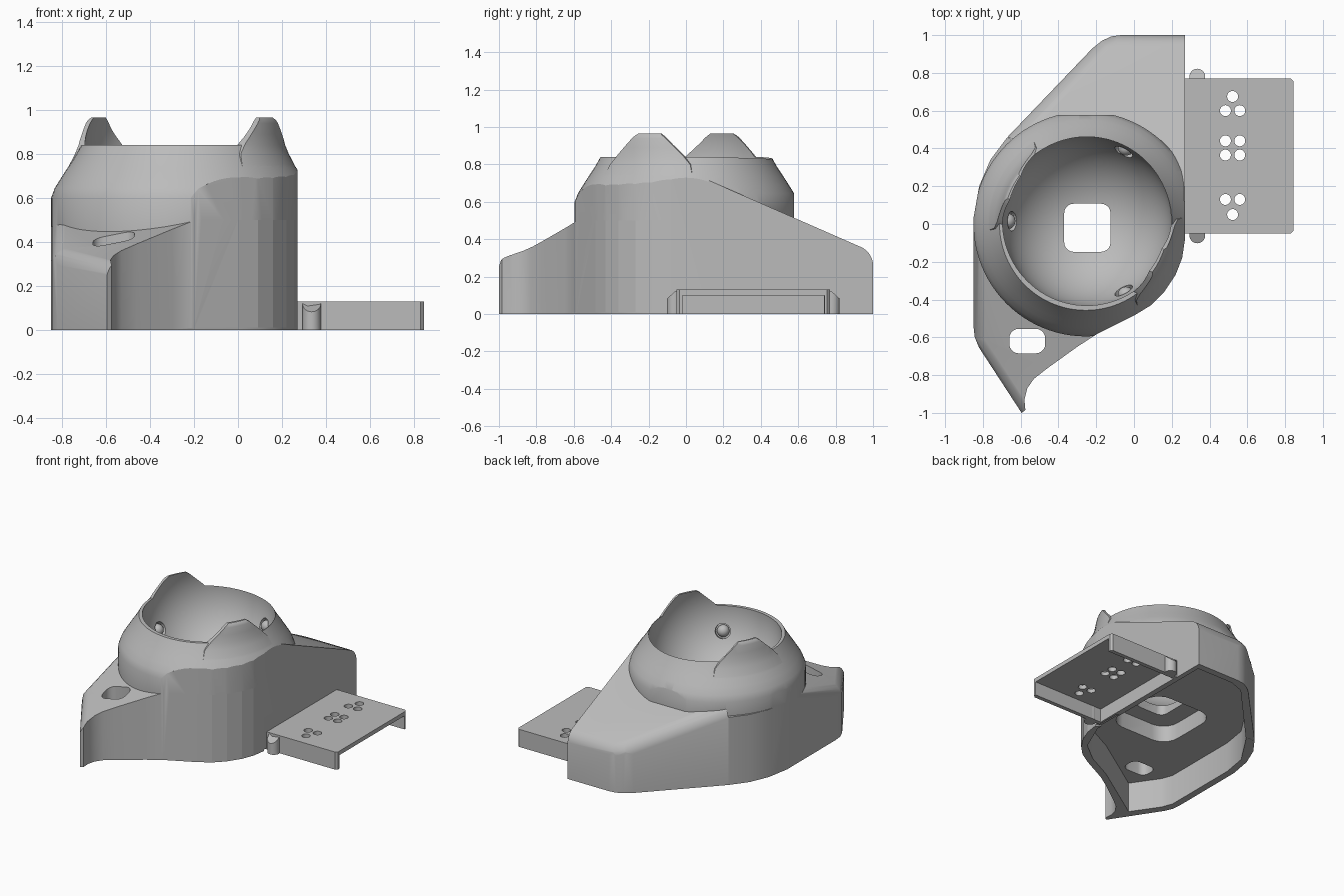
import bpy, bmesh, math
from mathutils import Vector, Matrix

if "Cube" in bpy.data.objects:
    bpy.data.objects.remove(bpy.data.objects["Cube"])

grey = bpy.data.materials.new("light grey")
grey.use_nodes = True
grey.diffuse_color = (0.5, 0.5, 0.5, 1)
grey.node_tree.nodes["Principled BSDF"].inputs["Base Color"].default_value = (0.5, 0.5, 0.5, 1)

CX, CY = -0.255, 0.0
BALL = Vector((-0.25, 0.015, 0.82))


def finish(bm, name):
    bmesh.ops.recalc_face_normals(bm, faces=bm.faces)
    mesh = bpy.data.meshes.new(name)
    bm.to_mesh(mesh)
    bm.free()
    ob = bpy.data.objects.new(name, mesh)
    mesh.materials.append(grey)
    bpy.context.collection.objects.link(ob)
    return ob


def prism_bm(points, z0, z1):
    bm = bmesh.new()
    face = bm.faces.new([bm.verts.new((x, y, z0)) for x, y in points])
    ext = bmesh.ops.extrude_face_region(bm, geom=[face])["geom"]
    for v in ext:
        if isinstance(v, bmesh.types.BMVert):
            v.co.z = z1
    return bm


def prism(name, points, z0, z1):
    return finish(prism_bm(points, z0, z1), name)


def boolean(target, tool, op):
    mod = target.modifiers.new("bool", "BOOLEAN")
    mod.operation, mod.solver, mod.object = op, "EXACT", tool
    bpy.context.view_layer.objects.active = target
    bpy.ops.object.modifier_apply(modifier=mod.name)
    bpy.data.objects.remove(tool)


def slice_off(ob, point, normal):
    """Remove everything beyond a plane."""
    bm = bmesh.new()
    turn = normal.to_track_quat("Z", "Y").to_matrix().to_4x4()
    bmesh.ops.create_cube(bm, size=6, matrix=Matrix.Translation(point + normal * 3) @ turn)
    boolean(ob, finish(bm, "slice"), "DIFFERENCE")


def round_edge(ob, point, wall, top, radius):
    """Round the edge through a point, between a wall and a sloped top."""
    wall = wall.normalized()
    centre = point - radius * (wall + top) / (1 + wall.dot(top))
    for t in (0.2, 0.4, 0.6, 0.8):
        n = wall.slerp(top, t).normalized()
        slice_off(ob, centre + n * radius, n)


def rounded(cx, cy, w, h, r):
    pts = []
    for i, (sx, sy) in enumerate([(1, 1), (-1, 1), (-1, -1), (1, -1)]):
        for k in range(6):
            a = math.pi / 2 * (i + k / 5)
            pts.append((cx + sx * (w / 2 - r) + r * math.cos(a),
                        cy + sy * (h / 2 - r) + r * math.sin(a)))
    return pts


def circle(cx, cy, r, n=24):
    return [(cx + r * math.cos(2 * math.pi * i / n), cy + r * math.sin(2 * math.pi * i / n))
            for i in range(n)]


def lathe(name, profile, n=96):
    bm = bmesh.new()
    rings = [[bm.verts.new((x, y, z)) for x, y in circle(CX, CY, r, n)] for r, z in profile]
    for a, b in zip(rings, rings[1:]):
        for i in range(n):
            j = (i + 1) % n
            bm.faces.new((a[i], a[j], b[j], b[i]))
    bm.faces.new(rings[0])
    bm.faces.new(rings[-1])
    return finish(bm, name)


def smooth(ob, angle=32):
    bpy.ops.object.select_all(action="DESELECT")
    ob.select_set(True)
    bpy.context.view_layer.objects.active = ob
    bpy.ops.object.shade_smooth_by_angle(angle=math.radians(angle))


def ball(name, centre, radius, seg=96):
    bm = bmesh.new()
    bmesh.ops.create_uvsphere(bm, u_segments=seg, v_segments=seg // 2, radius=radius,
                              matrix=Matrix.Translation(centre))
    return finish(bm, name)


# Plan outline, front part (left side, hook, front right) and back part
front = [(-0.67, 0.46), (-0.76, 0.34), (-0.82, 0.2), (-0.85, 0.03), (-0.85, -0.54),
         (-0.843, -0.6), (-0.82, -0.655), (-0.595, -1), (-0.575, -0.985), (-0.58, -0.93),
         (-0.565, -0.87), (-0.53, -0.82), (-0.46, -0.765), (-0.3, -0.65), (-0.2, -0.585),
         (0, -0.485), (0.09, -0.43), (0.16, -0.36), (0.22, -0.27), (0.255, -0.18), (0.27, -0.08)]
back = [(0.27, 0.12), (0.27, 1), (-0.07, 1), (-0.12, 0.993), (-0.17, 0.97), (-0.22, 0.93)]

# Dome with two raised ears that continue its curve, trimmed to the outline
dome = lathe("trackball_housing", [(0.595, 0.01), (0.595, 0.6), (0.578, 0.645), (0.55, 0.69),
                                   (0.52, 0.737), (0.485, 0.79), (0.457, 0.84)])
for angle in (-27, 153):
    ear = lathe("ear", [(0.54, 0.5), (0.54, 0.7), (0.512, 0.75), (0.486, 0.8), (0.47, 0.84),
                        (0.459, 0.89), (0.45, 0.94), (0.445, 0.955), (0.435, 0.965)])
    shape = [(-0.29, 0.68), (0.29, 0.68), (0.24, 0.8), (0.19, 0.855), (0.095, 0.945),
             (0.06, 0.97), (-0.06, 0.97), (-0.095, 0.945), (-0.19, 0.855), (-0.24, 0.8)]
    bm = prism_bm(shape, 0.2, 0.8)
    a = math.radians(angle)
    radial, tangent = Vector((math.cos(a), math.sin(a), 0)), Vector((-math.sin(a), math.cos(a), 0))
    for v in bm.verts:
        t, h, r = v.co
        v.co = Vector((CX, CY, h)) + radial * r + tangent * t
    boolean(ear, finish(bm, "ear_trim"), "INTERSECT")
    boolean(dome, ear, "UNION")
boolean(dome, prism("outline_trim", front + back, -0.1, 1.2), "INTERSECT")
slice_off(dome, Vector((0, 0.577, 0)), Vector((0, 1, 0)))

# Front shelf: top falling to the front and the left, rounded outer edge
shelf = prism("front_shelf", front, 0, 0.5)
slope = Vector((-0.2, -0.3, 1)).normalized()
slice_off(shelf, Vector((-0.2, -0.585, 0.497)), slope)
round_edge(shelf, Vector((-0.6, -1, 0.295)), Vector((-0.843, -0.538, 0)), slope, 0.1)
round_edge(shelf, Vector((-0.85, -0.4, 0.425)), Vector((-1, 0, 0)), slope, 0.1)
boolean(dome, shelf, "UNION")

# Back shelf: one sloped plane with rounded outer edges
shelf = prism("back_shelf", back + [front[0]], 0, 1)
slope = Vector((0, 0.438, 1)).normalized()
slice_off(shelf, Vector((0, 0, 0.768)), slope)
for x, y, wx, wy in ((0, 1, 0, 1), (-0.145, 0.982, -0.42, 0.91), (-0.22, 0.93, -0.722, 0.692)):
    round_edge(shelf, Vector((x, y, 0.768 - 0.438 * y)), Vector((wx, wy, 0)), slope, 0.11)
boolean(dome, shelf, "UNION")

# Bowl and bearing sockets
boolean(dome, ball("bowl_cut", BALL, 0.447), "DIFFERENCE")
sockets = []
for angle, drop in ((180, 0.45), (62, 0.35), (-62, 0.35)):
    a = math.radians(angle)
    d = Vector((math.cos(a), math.sin(a), -drop / math.sqrt(1 - drop * drop))).normalized()
    bm = bmesh.new()
    place = Matrix.Translation(BALL + d * 0.44) @ d.to_track_quat("Z", "Y").to_matrix().to_4x4()
    bmesh.ops.create_cone(bm, cap_ends=True, segments=24, radius1=0.052, radius2=0.052,
                          depth=0.08, matrix=place)
    boolean(dome, finish(bm, "socket_cut"), "DIFFERENCE")
    sockets.append(BALL + d * 0.47)

# Hollow underside, sensor opening and finger slot
cavity = [(0.235, 0.95), (-0.06, 0.95), (-0.17, 0.91), (-0.62, 0.43), (-0.77, 0.2), (-0.8, 0.02),
          (-0.8, -0.55), (-0.77, -0.63), (-0.64, -0.82), (-0.55, -0.76), (-0.2, -0.53),
          (0, -0.43), (0.14, -0.32), (0.235, -0.1)]
boolean(dome, prism("cavity_cut", cavity, -0.1, 0.22), "DIFFERENCE")
boolean(dome, prism("sensor_recess", rounded(CX, -0.02, 0.5, 0.5, 0.12), 0.1, 0.34), "DIFFERENCE")
boolean(dome, prism("sensor_hole", rounded(-0.247, -0.02, 0.245, 0.255, 0.05), 0.1, 0.5),
        "DIFFERENCE")
boolean(dome, prism("slot_cut", rounded(-0.565, -0.62, 0.19, 0.13, 0.05), 0.1, 0.8), "DIFFERENCE")
smooth(dome)
for i, p in enumerate(sockets):
    smooth(ball("bearing_%d" % (i + 1), p, 0.042, 24))

# Side tray: open channel with a perforated top
tray = prism("side_tray", [(0.26, -0.05), (0.83, -0.05), (0.845, -0.035), (0.845, 0.755),
                           (0.83, 0.77), (0.26, 0.77)], 0, 0.13)
boolean(tray, prism("channel_cut", [(0.275, -0.02), (0.9, -0.02), (0.9, 0.74), (0.275, 0.74)],
                    -0.1, 0.1), "DIFFERENCE")
holes = [(0.522, 0.675), (0.522, 0.05)] + [(x, y) for x in (0.484, 0.56)
                                           for y in (0.6, 0.44, 0.365, 0.13)]
for x, y in holes:
    boolean(tray, prism("hole_cut", circle(x, y, 0.029), 0.05, 0.2), "DIFFERENCE")
smooth(tray)

# Locating pegs with sloped tops on both sides of the tray
for name, y, out in (("back_peg", 0.78, 1), ("front_peg", -0.06, -1)):
    bm = prism_bm(circle(0.335, y, 0.042), 0, 0.12)
    for v in bm.verts:
        if v.co.z > 0.05:
            v.co.z -= 0.9 * max(0, out * (v.co.y - y))
    smooth(finish(bm, name))
